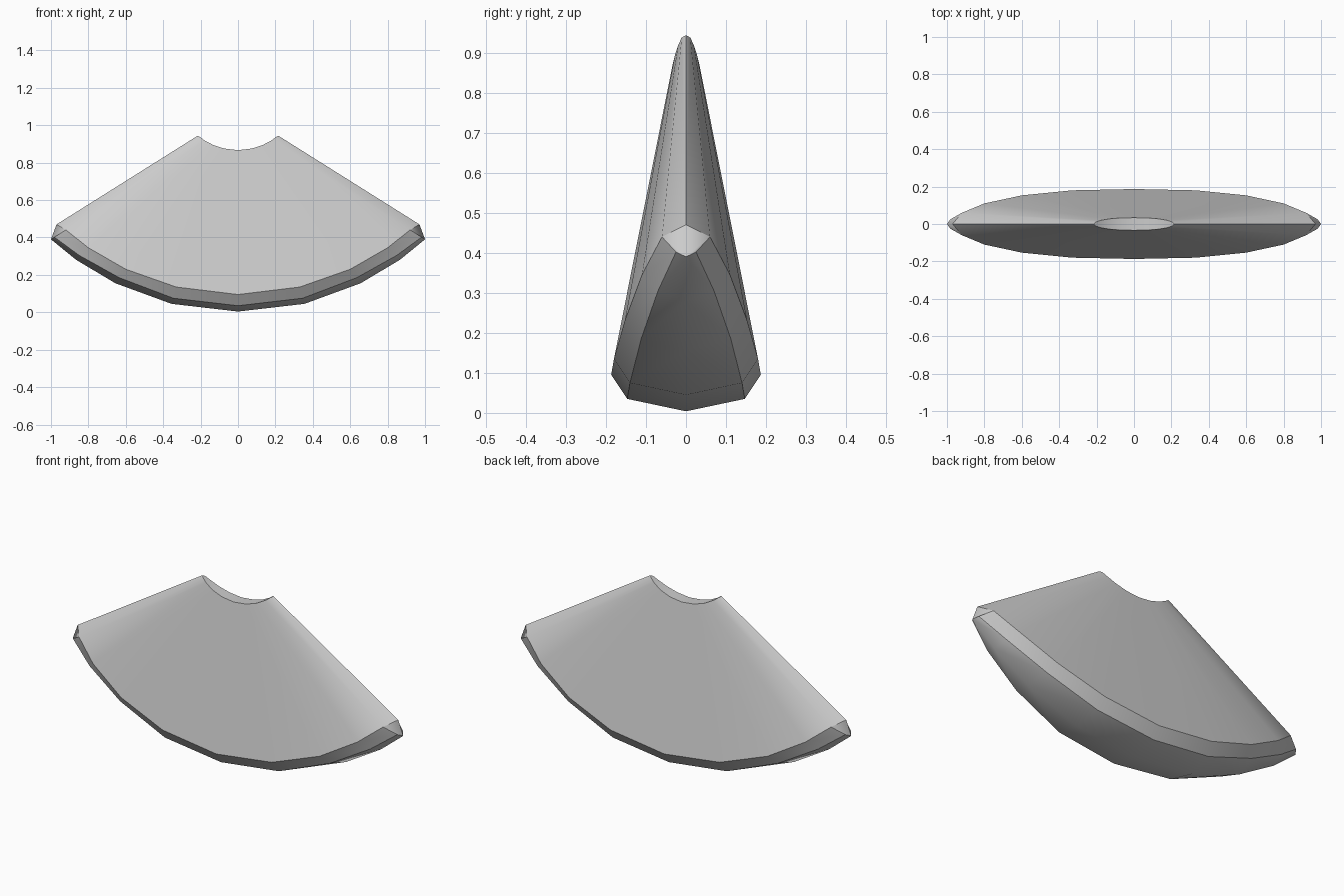
import bpy, bmesh

if "Cube" in bpy.data.objects:
    bpy.data.objects.remove(bpy.data.objects["Cube"])

# Half profiles (x, y, z) from the centre outwards to the tip
RIM = [(0, .187, .095), (.33, .18, .135), (.6, .153, .23),
       (.8, .11, .345), (.92, .06, .44), (.97, 0, .47)]
BEVEL = [(0, .147, .035), (.345, .14, .075), (.635, .112, .185),
         (.85, .07, .305), (.982, .025, .402)]
KEEL = [(0, 0, .004), (.355, 0, .045), (.655, 0, .155),
        (.865, 0, .28), (1, 0, .39)]
# The scooped top is a small copy of the rim
TOP = [(x * .222, y * .18, .867 + (z - .095) * .205) for x, y, z in RIM]

bm = bmesh.new()
cache = {}


def vert(p, sx, sy):
    co = (round(p[0] * sx, 5) + 0.0, round(p[1] * sy, 5) + 0.0, round(p[2], 5))
    if co not in cache:
        cache[co] = bm.verts.new(co)
    return cache[co]


def face(points, sx, sy):
    vs = []
    for p in points:
        v = vert(p, sx, sy)
        if v not in vs:
            vs.append(v)
    if len(vs) > 2:
        bm.faces.new(vs)


def strip(a, b, sx, sy):
    for i in range(min(len(a), len(b)) - 1):
        face((a[i], a[i + 1], b[i + 1], b[i]), sx, sy)


# Four mirrored quarters: side wall, bevel, underside and end facet
for sx in (1, -1):
    for sy in (1, -1):
        strip(TOP, RIM, sx, sy)
        strip(RIM[:5], BEVEL, sx, sy)
        strip(BEVEL, KEEL, sx, sy)
        face((RIM[4], RIM[5], KEEL[4], BEVEL[4]), sx, sy)

# Scooped top face spanning front to back
for sx in (1, -1):
    for a, b in zip(TOP, TOP[1:]):
        vs = [vert(a, sx, 1), vert(b, sx, 1), vert(b, sx, -1), vert(a, sx, -1)]
        bm.faces.new(list(dict.fromkeys(vs)))

bmesh.ops.recalc_face_normals(bm, faces=bm.faces)

# Smooth faces with sharp rim, bevel, top and side edges
for f in bm.faces:
    f.smooth = True
for sx in (1, -1):
    for sy in (1, -1):
        for line in (RIM, BEVEL + KEEL[4:], TOP, [TOP[5], RIM[5]],
                     [RIM[4], BEVEL[4]]):
            for a, b in zip(line, line[1:]):
                e = bm.edges.get((vert(a, sx, sy), vert(b, sx, sy)))
                if e:
                    e.smooth = False

mesh = bpy.data.meshes.new("fan_wedge")
bm.to_mesh(mesh)
bm.free()
bpy.context.collection.objects.link(bpy.data.objects.new("fan_wedge", mesh))
